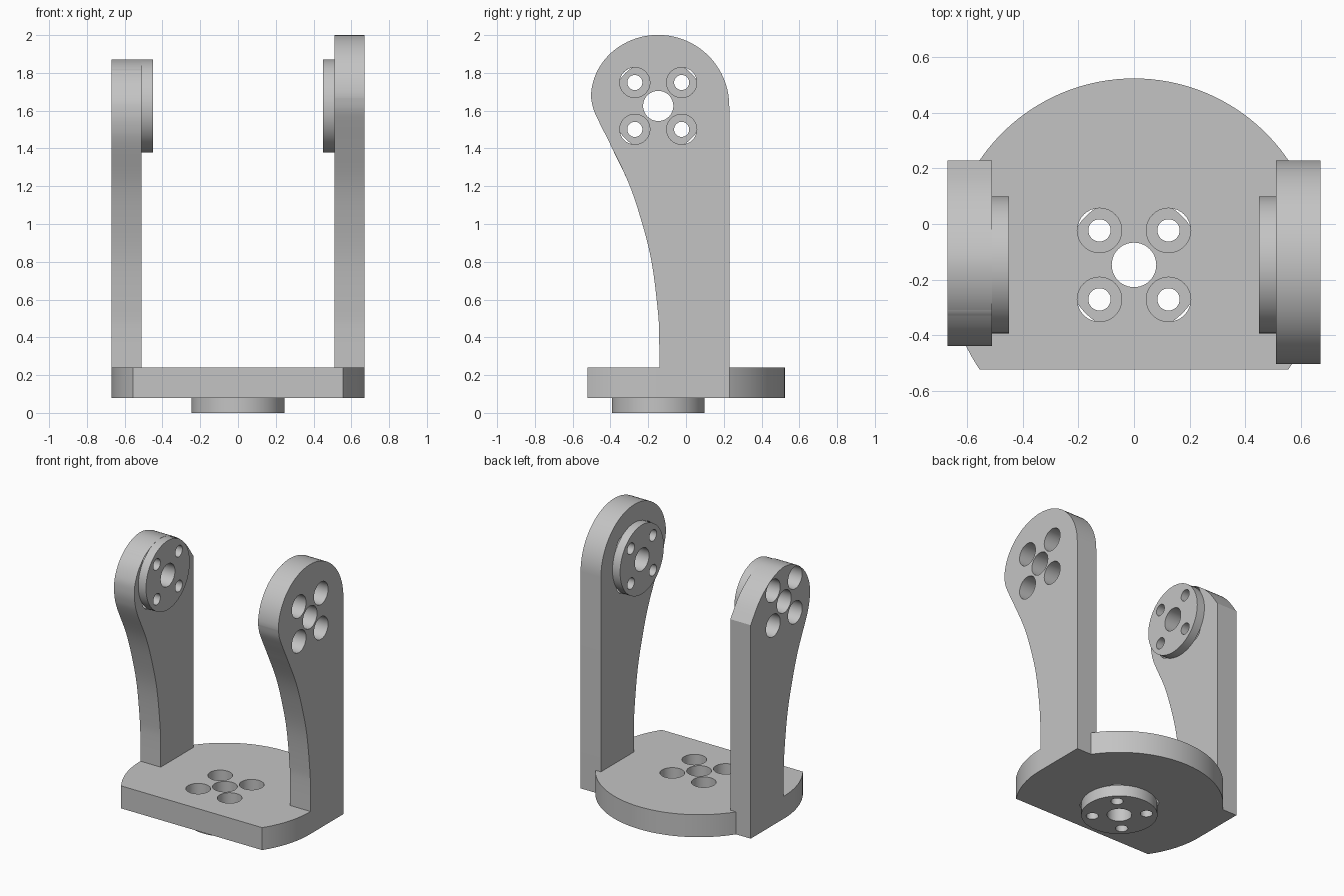
import bpy, bmesh, math
from mathutils import Matrix, Vector

if "Cube" in bpy.data.objects:
    bpy.data.objects.remove(bpy.data.objects["Cube"])

grey = bpy.data.materials.new("light_grey")
grey.diffuse_color = (0.55, 0.55, 0.55, 1)
grey.use_nodes = True
grey.node_tree.nodes["Principled BSDF"].inputs["Base Color"].default_value = grey.diffuse_color

CY, CZ = -0.147, 1.625            # axis of the hole pattern
HOLE, PITCH = 0.08, 0.124         # big hole radius, bolt offset
BOSS_R, BOLT_R = 0.246, 0.04
SIDE = Matrix(((0, 0, 1), (1, 0, 0), (0, 1, 0))).to_4x4()   # profile (y, z), depth along x


def arc(cx, cy, rx, ry, a0, a1, n):
    return [(cx + rx * math.cos(math.radians(a0 + (a1 - a0) * i / n)),
             cy + ry * math.sin(math.radians(a0 + (a1 - a0) * i / n))) for i in range(n + 1)]


def circle(cx, cy, r, n=48):
    return arc(cx, cy, r, r, 0, 360, n)[:-1]


def smooth_path(pts, steps=6):
    """Catmull-Rom curve through the points."""
    p = [Vector(q) for q in [pts[0]] + pts + [pts[-1]]]
    out = []
    for a, b, c, d in zip(p, p[1:], p[2:], p[3:]):
        for i in range(steps):
            t = i / steps
            out.append(tuple(0.5 * (2 * b + (c - a) * t + (2 * a - 5 * b + 4 * c - d) * t * t
                                    + (3 * b - a - 3 * c + d) * t ** 3)))
    return out + [tuple(pts[-1])]


def bolt_pattern(cx, cy, r):
    """Centre hole plus four bolt holes of radius r."""
    return [circle(cx, cy, HOLE)] + [circle(cx + sx * PITCH, cy + sy * PITCH, r, 32)
                                     for sx in (-1, 1) for sy in (-1, 1)]


def plate(name, outline, holes, lo, hi, matrix=Matrix()):
    """Extrude an outline with holes from lo to hi along the plate's depth."""
    cu = bpy.data.curves.new(name, 'CURVE')
    cu.dimensions = '2D'
    cu.fill_mode = 'BOTH'
    cu.extrude = (hi - lo) / 2
    for loop in [outline] + holes:
        sp = cu.splines.new('POLY')
        sp.points.add(len(loop) - 1)
        for pt, (u, v) in zip(sp.points, loop):
            pt.co = (u, v, 0, 1)
        sp.use_cyclic_u = True
    ob = bpy.data.objects.new(name, cu)
    bpy.context.collection.objects.link(ob)
    bpy.ops.object.select_all(action='DESELECT')
    ob.select_set(True)
    bpy.context.view_layer.objects.active = ob
    bpy.ops.object.convert(target='MESH')
    ob = bpy.context.view_layer.objects.active
    me = ob.data
    me.transform(matrix @ Matrix.Translation((0, 0, (lo + hi) / 2)))
    bm = bmesh.new()
    bm.from_mesh(me)
    bmesh.ops.remove_doubles(bm, verts=bm.verts, dist=1e-5)
    bmesh.ops.recalc_face_normals(bm, faces=bm.faces)
    bm.to_mesh(me)
    bm.free()
    me.materials.clear()
    me.materials.append(grey)
    bpy.ops.object.shade_smooth_by_angle(angle=math.radians(30))
    return ob


# base: disc cut flat at the front, with a round boss below
R = 0.67
cut = math.degrees(math.asin((-0.522 - CY) / R))
plate("base", arc(0, CY, R, R, cut, 180 - cut, 96), bolt_pattern(0, CY, HOLE), 0.08, 0.24)
plate("base_boss", circle(0, CY, BOSS_R, 64), bolt_pattern(0, CY, BOLT_R), 0.0, 0.08)

# concave front edge shared by both arms, from head to foot
front_edge = [(-0.40, 1.42), (-0.305, 1.22), (-0.24, 1.03), (-0.184, 0.81),
              (-0.15, 0.55), (-0.142, 0.40), (-0.142, 0.08)]

# right arm: full round head
right_head = (arc(CY, CZ, 0.376, 0.376, 0, 90, 20)
              + arc(CY, 1.67, 0.356, 0.331, 90, 180, 20)[1:-1])
right_front = smooth_path([(-0.503, 1.67), (-0.489, 1.605), (-0.455, 1.53)] + front_edge)
plate("right_arm", [(0.229, 0.08)] + right_head + right_front,
      bolt_pattern(CY, CZ, HOLE), 0.51, 0.67, SIDE)

# left arm: lower head with a sloping back corner
left_edge = smooth_path([(0.229, 1.60), (0.15, 1.71), (0.07, 1.785), (-0.03, 1.845), (CY, 1.872),
                         (-0.27, 1.842), (-0.37, 1.765), (-0.425, 1.67), (-0.438, 1.59),
                         (-0.43, 1.51)] + front_edge)
plate("left_arm", [(0.229, 0.08)] + left_edge,
      bolt_pattern(CY, CZ, HOLE), -0.67, -0.51, SIDE)

# round bosses on the inner faces of the arms
for name, lo, hi in (("right_boss", 0.45, 0.51), ("left_boss", -0.51, -0.45)):
    plate(name, circle(CY, CZ, BOSS_R, 64), bolt_pattern(CY, CZ, BOLT_R), lo, hi, SIDE)
